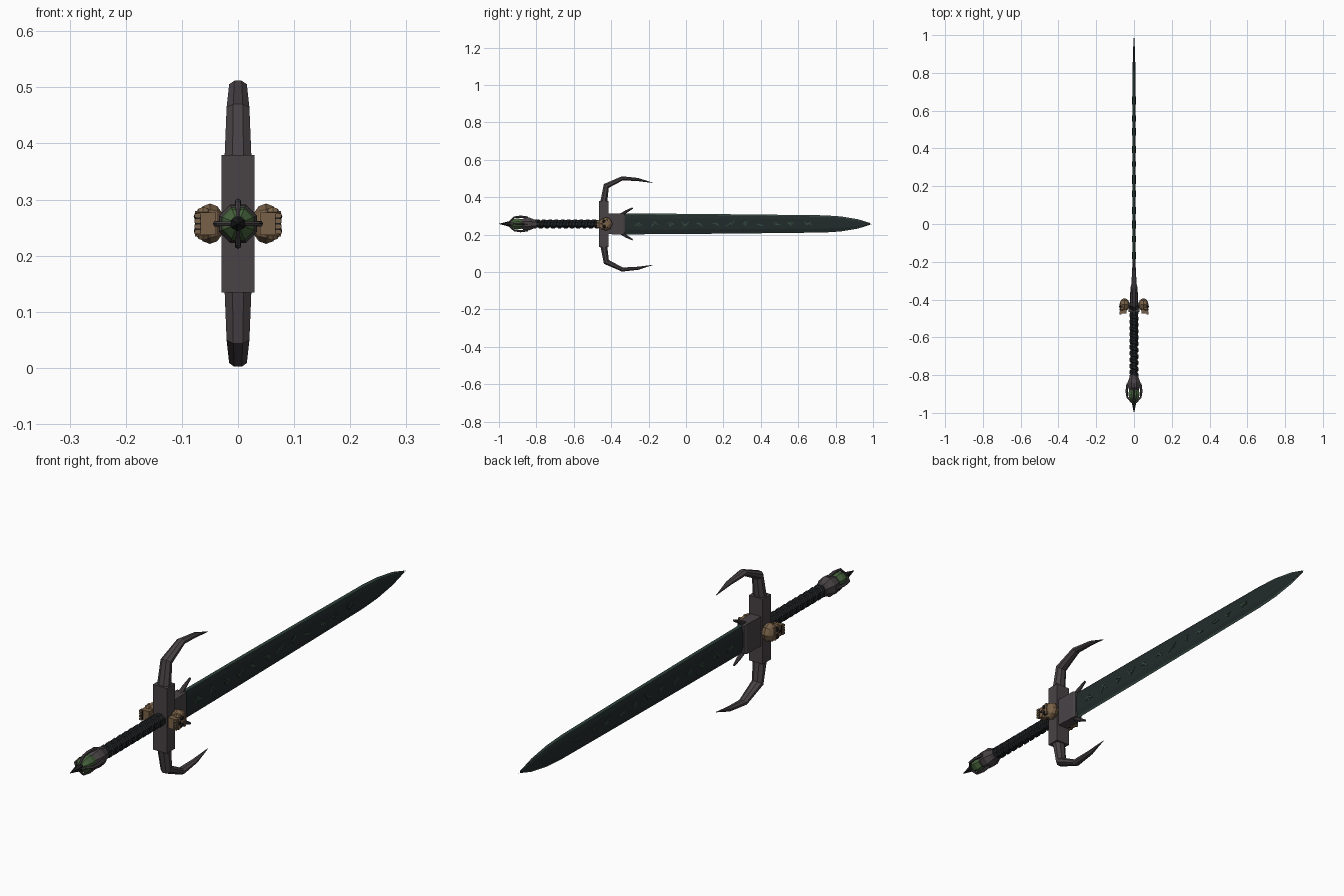
import bpy, bmesh, math, random
from mathutils import Vector, Matrix

if "Cube" in bpy.data.objects:
    bpy.data.objects.remove(bpy.data.objects["Cube"])

random.seed(4)
CZ = 0.257  # height of the sword's axis


def mat(name, r, g, b):
    m = bpy.data.materials.new(name)
    m.diffuse_color = (r, g, b, 1)
    m.use_nodes = True
    m.node_tree.nodes["Principled BSDF"].inputs["Base Color"].default_value = m.diffuse_color
    return m


IRON = mat("dark_iron", 0.065, 0.055, 0.06)
BLADE = mat("black_steel", 0.016, 0.024, 0.024)
EDGE = mat("green_edge", 0.04, 0.075, 0.06)
RUNE = mat("rune_green", 0.035, 0.075, 0.05)
LEATHER = mat("black_leather", 0.014, 0.016, 0.018)
BONE = mat("old_bone", 0.19, 0.12, 0.065)
GEM = mat("green_gem", 0.06, 0.12, 0.045)
DARK = mat("socket_black", 0.012, 0.012, 0.012)


def finish(name, bm, material):
    bmesh.ops.recalc_face_normals(bm, faces=bm.faces)
    me = bpy.data.meshes.new(name)
    bm.to_mesh(me)
    bm.free()
    me.materials.append(material)
    ob = bpy.data.objects.new(name, me)
    bpy.context.collection.objects.link(ob)
    return ob


def loft(bm, rings):
    """Skin a list of equal-length point rings and cap both ends."""
    vs = [[bm.verts.new(p) for p in r] for r in rings]
    n = len(vs[0])
    for a, b in zip(vs, vs[1:]):
        for i in range(n):
            j = (i + 1) % n
            bm.faces.new((a[i], a[j], b[j], b[i]))
    bm.faces.new(vs[0])
    bm.faces.new(vs[-1])


def box(bm, c, s, rot=None):
    m = Matrix.Translation(c) @ (rot or Matrix()) @ Matrix.Diagonal((*s, 1))
    bmesh.ops.create_cube(bm, size=1, matrix=m)


def ball(bm, c, s, u=8, v=6):
    m = Matrix.Translation(c) @ Matrix.Rotation(math.pi / 2, 4, 'Y') @ Matrix.Diagonal((s[2], s[1], s[0], 1))
    bmesh.ops.create_uvsphere(bm, u_segments=u, v_segments=v, radius=1, matrix=m)


def turned(bm, profile, n=8):
    """Turn (y, radius) pairs around the sword's axis."""
    loft(bm, [[(r * math.cos(2 * math.pi * (i + .5) / n), y, CZ + r * math.sin(2 * math.pi * (i + .5) / n))
               for i in range(n)] for y, r in profile])


def sweep(bm, path, n=8):
    """Sweep an ellipse along (point, side radius, radial radius); all points share one plane."""
    pts = [Vector(p[0]) for p in path]
    side = None
    for k in range(1, len(pts) - 1):
        side = side or (pts[k] - pts[0]).cross(pts[k + 1] - pts[0]).normalized()
    side = side or Vector((1, 0, 0))
    rings = []
    for k, (p, a, b) in enumerate(path):
        t = (pts[min(k + 1, len(pts) - 1)] - pts[max(k - 1, 0)]).normalized()
        nrm = t.cross(side)
        ring = []
        for i in range(n):
            w = 2 * math.pi * (i + .5) / n
            ring.append(pts[k] + side * a * math.cos(w) + nrm * b * math.sin(w))
        rings.append(ring)
    loft(bm, rings)


# Blade: flat faces, bevelled sides and a tapered point
outline = [(-0.34, .050), (0.0, .048), (0.4, .044), (0.74, .040), (0.83, .034), (0.92, .019), (0.985, .004)]
bm = bmesh.new()
rings = []
for y, h in outline:
    t = 0.009 if y < 0.7 else 0.009 * (h / 0.05 + .15)
    rings.append([(t, y, CZ - h * .6), (t, y, CZ + h * .6), (t * .5, y, CZ + h),
                  (-t * .5, y, CZ + h), (-t, y, CZ + h * .6), (-t, y, CZ - h * .6),
                  (-t * .5, y, CZ - h), (t * .5, y, CZ - h)])
loft(bm, rings)
finish("blade", bm, BLADE)

# Sharpened edges running to the tip
bm = bmesh.new()
for s in (1, -1):
    loft(bm, [[(.0045 * min(1, h / .04), y, CZ + s * h), (-.0045 * min(1, h / .04), y, CZ + s * h),
               (0, y + (.015 if h < .01 else 0), CZ + s * (h + .006 if h > .01 else 0))]
              for y, h in outline])
finish("blade_edges", bm, EDGE)

# Abstract etched strokes on both blade faces
bm = bmesh.new()
for i in range(12):
    y = -0.25 + i * 0.0815
    strokes = [(random.uniform(-.012, .012), random.uniform(-.006, .006),
                random.uniform(.018, .034), random.uniform(-1.1, 1.1)) for _ in range(3)]
    for s in (1, -1):
        for dy, dz, length, ang in strokes:
            box(bm, (s * .0095, y + dy, CZ + dz), (.004, length, .004), Matrix.Rotation(ang, 4, 'X'))
finish("blade_marks", bm, RUNE)

# Guard block and the collar that holds the blade
bm = bmesh.new()
box(bm, (0, -0.44, CZ), (.058, .05, .245))
finish("guard_block", bm, IRON)
bm = bmesh.new()
loft(bm, [[(x * w, y, CZ + z * h) for x, z in ((1, 1), (-1, 1), (-1, -1), (1, -1))]
          for y, w, h in ((-.42, .022, .055), (-.335, .019, .056), (-.325, .014, .052))])
finish("blade_collar", bm, IRON)

# Curved guard horns and small parrying spikes
horn = [(-.440, .115, .026, .020), (-.426, .203, .022, .018), (-.340, .244, .017, .012),
        (-.255, .237, .011, .009), (-.18, .220, .001, .001)]
spike = [(-.355, .045, .010, .008), (-.32, .066, .008, .008), (-.285, .085, .004, .004)]
for name, path in (("guard_horns", horn), ("collar_spikes", spike)):
    bm = bmesh.new()
    for s in (1, -1):
        sweep(bm, [((0, y, CZ + s * z), a, b) for y, z, a, b in path])
    finish(name, bm, IRON)

# Bone skulls on each side, crown toward the blade
bone, dark = bmesh.new(), bmesh.new()
for s in (1, -1):
    ball(bone, (s * .050, -.427, CZ), (.026, .034, .036))
    box(bone, (s * .056, -.460, CZ), (.034, .026, .040))
    box(bone, (s * .073, -.424, CZ), (.008, .008, .046))
    for t in (1, -1):
        ball(bone, (s * .062, -.447, CZ + t * .021), (.012, .011, .010), 6, 4)
        ball(dark, (s * .071, -.437, CZ + t * .013), (.008, .009, .009), 6, 4)
    box(dark, (s * .073, -.453, CZ), (.006, .010, .008))
    for k in range(4):
        box(bone, (s * .072, -.471, CZ + (k - 1.5) * .010), (.011, .014, .007))
    box(dark, (s * .070, -.470, CZ), (.009, .016, .034))
finish("skull_ornaments", bone, BONE)
finish("skull_sockets", dark, DARK)

# Grip core with a spiral leather wrap
bm = bmesh.new()
turned(bm, [(-.81, .021), (-.46, .022)])
finish("grip_core", bm, LEATHER)
bm = bmesh.new()
turns, step = 10, 8
rings = []
for i in range(turns * step + 1):
    w = 2 * math.pi * (i + .5) / step
    y = -.80 + .335 * i / (turns * step)
    out = Vector((math.cos(w), 0, math.sin(w)))
    c = Vector((0, y, CZ))
    rings.append([c + out * r + Vector((0, d, 0)) for r, d in ((.019, -.012), (.026, -.006), (.026, .006), (.019, .012))])
loft(bm, rings)
finish("grip_wrap", bm, LEATHER)

# Pommel: flared cup, gem, four claws and end spike
bm = bmesh.new()
turned(bm, [(-.80, .025), (-.815, .027), (-.838, .037), (-.862, .035), (-.885, .024)])
finish("pommel_cup", bm, IRON)
bm = bmesh.new()
turned(bm, [(-.865, .016), (-.880, .028), (-.900, .032), (-.920, .028), (-.938, .014)])
finish("pommel_gem", bm, GEM)
bm = bmesh.new()
for k in range(4):
    d = Vector((math.cos(k * math.pi / 2), 0, math.sin(k * math.pi / 2)))
    sweep(bm, [(d * r + Vector((0, y, CZ)), a, a) for y, r, a in
               ((-.845, .034, .006), (-.885, .039, .006), (-.918, .035, .005), (-.946, .010, .004))], 6)
finish("pommel_claws", bm, IRON)
bm = bmesh.new()
turned(bm, [(-.93, .010), (-.948, .014), (-.962, .010), (-1.0, .0006)], 6)
finish("pommel_spike", bm, DARK)
